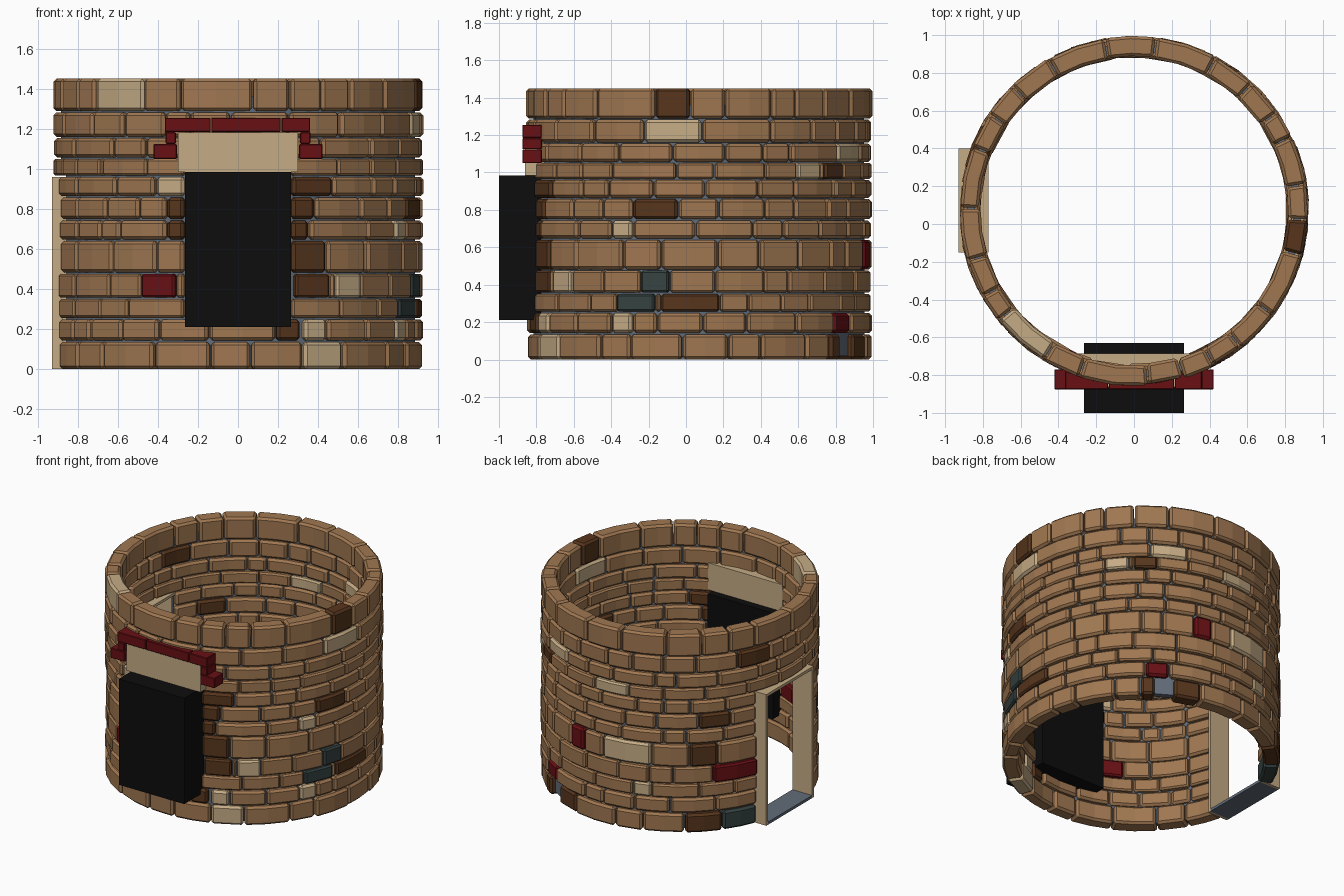
import bpy, bmesh, math, random
from mathutils import Vector

random.seed(7)
if "Cube" in bpy.data.objects:
    bpy.data.objects.remove(bpy.data.objects["Cube"])

CENTRE_Y = 0.07
OUTER, INNER = 0.925, 0.815


def material(name, colour):
    mat = bpy.data.materials.new(name)
    mat.use_nodes = True
    mat.diffuse_color = (*colour, 1)
    mat.node_tree.nodes["Principled BSDF"].inputs["Base Color"].default_value = (*colour, 1)
    return mat


brown = material("brown_brick", (0.35, 0.185, 0.082))
dark = material("dark_brown_brick", (0.095, 0.036, 0.012))
tan = material("tan_stone", (0.56, 0.41, 0.235))
red = material("red_brick", (0.14, 0.005, 0.007))
slate = material("slate_brick", (0.036, 0.055, 0.053))
black = material("black_door", (0.004, 0.004, 0.004))
grey = material("grey_mortar", (0.12, 0.15, 0.19))
BRICKS = [brown, dark, tan, red, slate]


def finish(name, bm, mats, bevel=0):
    bmesh.ops.recalc_face_normals(bm, faces=bm.faces)
    mesh = bpy.data.meshes.new(name)
    bm.to_mesh(mesh)
    bm.free()
    for mat in mats:
        mesh.materials.append(mat)
    obj = bpy.data.objects.new(name, mesh)
    bpy.context.collection.objects.link(obj)
    if bevel:
        mod = obj.modifiers.new("chamfer", "BEVEL")
        mod.width = bevel
        mod.segments = 1
        mod.limit_method = "ANGLE"
        mod.angle_limit = math.radians(40)
    return obj


def box(name, mat, xs, ys, zs, bevel=0):
    bm = bmesh.new()
    bmesh.ops.create_cube(bm, size=1)
    for v in bm.verts:
        v.co = Vector(pair[0] if c < 0 else pair[1] for c, pair in zip(v.co, (xs, ys, zs)))
    return finish(name, bm, [mat], bevel)


def wedge(bm, start, end, r_in, r_out, z0, z1, steps, index=0):
    """Closed arc block; angles in degrees from the front towards the left side."""
    rings = []
    for i in range(steps + 1):
        a = math.radians(start + (end - start) * i / steps)
        rings.append([bm.verts.new((r * math.sin(a), CENTRE_Y - r * math.cos(a), z))
                      for r, z in ((r_in, z0), (r_out, z0), (r_out, z1), (r_in, z1))])
    faces = [bm.faces.new(rings[0]), bm.faces.new(rings[-1])]
    for a, b in zip(rings, rings[1:]):
        for k in range(4):
            n = (k + 1) % 4
            faces.append(bm.faces.new((a[k], a[n], b[n], b[k])))
    for f in faces:
        f.material_index = index


def brick(bm, start, width, z0, z1, mat):
    bulge = random.uniform(-0.01, 0.004)
    wedge(bm, start + 0.25, start + width - 0.25, INNER + random.uniform(-0.006, 0.008),
          OUTER + bulge, z0, z1, 2 if width > 15 else 1, BRICKS.index(mat))


# Courses of the wall: bottom, top, and (angle, half width, colour) of odd bricks
SIDE_GAP = (-93.5, 17.5, None)
FRONT_GAP = (0, 17, None)
COURSES = [
    (0, .135, [(28, 7, tan), (143, 3, dark), (150, 4, None), (160, 6, dark),
               (-135, 8, dark), (-119, 8, slate)]),
    (.142, .248, [(16, 4, dark), (25, 4, tan), (63, 4, tan), (147, 5, red)]),
    (.256, .35, [(68, 7, slate), (87, 10, dark), (-161, 4, tan)]),
    (.357, .475, [(-26, 6, red), (24, 6, dark), (37, 5, tan), (75, 5, slate), (-121, 10, red)]),
    (.482, .64, [(23, 6, dark), (167, 4, red), (-168, 11, tan), (-135, 6, dark)]),
    (.647, .742, [(20, 3, dark), (-20, 3, dark), (63, 4, tan)]),
    (.75, .857, [(21, 4, dark), (-20, 3, dark), (75, 8, dark), (-130, 7, dark)]),
    (.864, .96, [(24, 7, dark), (-22, 5, tan)]),
    (.966, 1.05, [(130, 5, tan), (142, 5, dark), (-175, 8, tan)]),
    (1.056, 1.154, [(152, 8, tan)]),
    (1.16, 1.282, [(81, 10, tan), (-112, 8, dark)]),
    (1.288, 1.45, [(-41, 10, tan), (81, 6, dark)]),
]

for row, (z0, z1, odd) in enumerate(COURSES):
    if row < 8:
        odd = odd + [SIDE_GAP]
    if 2 <= row < 10:
        odd = odd + [FRONT_GAP]
    spans = sorted((((t - w) % 360, 2 * w, mat) for t, w, mat in odd), key=lambda s: s[0])
    following = [s[0] for s in spans[1:]] + [spans[0][0] + 360]
    bm = bmesh.new()
    for (start, width, mat), nxt in zip(spans, following):
        if mat:
            brick(bm, start, width, z0, z1, mat)
        at = start + width
        room = nxt - at
        if room < 1.5:
            continue
        # Fill the stretch up to the next odd brick with uneven plain ones
        sizes = [random.uniform(0.6, 1.4) for _ in range(max(1, round(room / 15)))]
        for size in sizes:
            step = room * size / sum(sizes)
            brick(bm, at, step, z0, z1, brown)
            at += step
    finish("brick_course_" + str(row + 1), bm, BRICKS, 0.015)

# Mortar core, left open at both doorways
bm = bmesh.new()
for start, end, z0, z1 in ((17, 249, .02, .97), (-76, -17, .02, .97),
                           (-17, 17, .02, .21), (0, 360, .97, 1.36)):
    wedge(bm, start, end, 0.845, 0.885, z0, z1, max(3, round((end - start) / 8)))
finish("mortar_core", bm, [grey])

# Side doorway frame
FRAME_X = (-0.93, -0.77)
box("side_frame_front_jamb", tan, FRAME_X, (-.15, -.13), (0, .96))
box("side_frame_back_jamb", tan, FRAME_X, (.38, .40), (0, .96))
box("side_frame_head", tan, FRAME_X, (-.13, .38), (.94, .96))
box("side_sill", grey, FRAME_X, (-.13, .38), (0, .02))

# Front door and the stone above it
box("front_door", black, (-.265, .265), (-1, -.63), (.21, .985))
box("front_lintel", tan, (-.3, .3), (-.862, -.685), (.985, 1.182))

# Red brick hood over the front door
HOOD_Y = (-.875, -.77)
for i, xs in enumerate(((-.365, -.137), (-.133, .213), (.217, .36))):
    box("hood_top_brick_" + str(i + 1), red, xs, HOOD_Y, (1.185, 1.255), 0.004)
for side, s in (("left", 1), ("right", -1)):
    for part, a, b, zs in (("middle", .31, .362, (1.125, 1.183)),
                           ("end", .305, .422, (1.05, 1.123))):
        box("hood_" + part + "_brick_" + side, red, sorted((s * a, s * b)), HOOD_Y, zs, 0.004)
